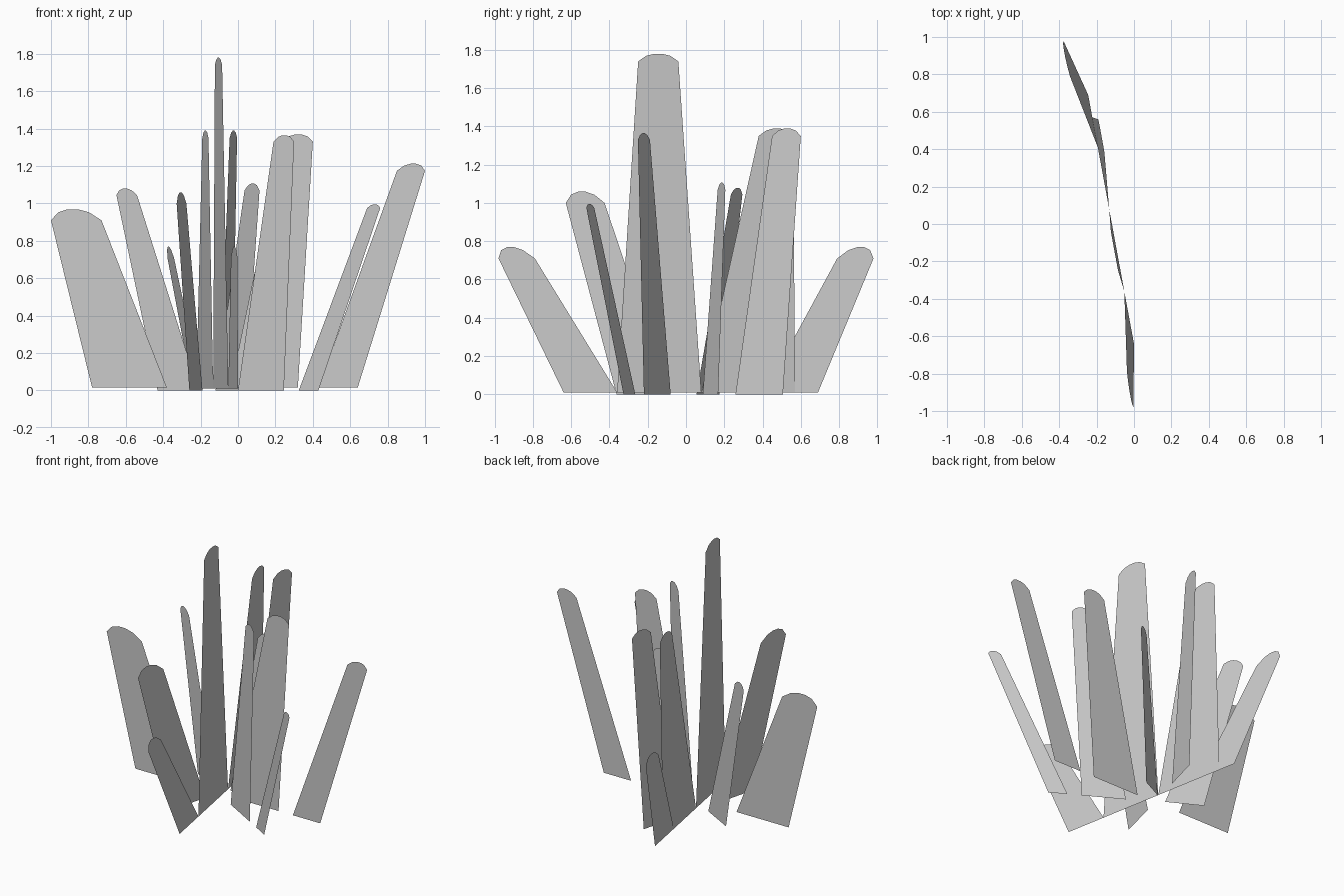
import bpy
import bmesh
from mathutils import Vector

if "Cube" in bpy.data.objects:
    bpy.data.objects.remove(bpy.data.objects["Cube"])


def blade(name, line, base, top, z0, shoulder, tip, shift=0.0):
    """Flat blade: tapered sides on a ground line, with a rounded tip.
    base/top are spans measured along the line; shift moves the top in x."""
    def pt(u, z, dx=0.0):
        x, y = line(u)
        return Vector((x + dx, y, z))

    b0, b1 = pt(base[0], z0), pt(base[1], z0)
    t0, t1 = pt(top[0], shoulder, shift), pt(top[1], shoulder, shift)
    grow = ((t0 + t1) - (b0 + b1)) / 2
    grow /= grow.z
    h = tip - shoulder
    arc = [t1.lerp(t0, t) + grow * h * k
           for t, k in ((0, 0), (.2, .72), (.4, .98), (.6, .98), (.8, .72), (1, 0))]
    bm = bmesh.new()
    bm.faces.new([bm.verts.new(p) for p in [b0, b1] + arc])
    bmesh.ops.triangulate(bm, faces=bm.faces[:])
    me = bpy.data.meshes.new(name)
    bm.to_mesh(me)
    bm.free()
    ob = bpy.data.objects.new(name, me)
    bpy.context.collection.objects.link(ob)


def along_x(x0, y0, slope):
    return lambda x: (x, y0 + slope * (x - x0))


def along_y(x0, slope):
    return lambda y: (x0 + slope * y, y)


# Row of wide blades running left to right
cross = along_x(0, -0.012, 0)
for i, (base, top, shoulder, tip) in enumerate([
        ((-.78, -.38), (-1.0, -.73), .91, .97),
        ((-.04, .32), (.235, .40), 1.33, 1.37),
        ((.43, .64), (.85, 1.0), 1.175, 1.213)]):
    blade(f"cross_blade_{i + 1}", cross, base, top, .015, shoulder, tip)

# Row of blades running front to back, tops bent slightly sideways
spine = along_y(-.118, -.184)
for i, (base, top, shoulder, tip, shift) in enumerate([
        ((-.64, -.36), (-.98, -.79), .71, .77, -.065),
        ((-.36, .08), (-.25, -.04), 1.74, 1.78, -.013),
        ((.08, .57), (.38, .56), 1.35, 1.39, .03),
        ((.41, .69), (.79, .98), .71, .77, -.079)]):
    blade(f"spine_blade_{i + 1}", spine, base, top, .01, shoulder, tip, shift)

# Loose blades between the rows, each on its own line
for i, (line, base, top, shoulder, tip) in enumerate([
        (along_x(-.19, -.09, 3.9), (-.26, -.19), (-.328, -.276), 1.0, 1.06),
        (along_x(-.21, .055, -.545), (-.43, -.21), (-.65, -.54), 1.045, 1.08),
        (along_x(0, -.08, -.571), (0, .245), (.19, .30), 1.33, 1.365),
        (along_x(.04, .168, .5), (-.12, .04), (.035, .115), 1.07, 1.107),
        (along_x(-.045, .45, 3.75), (-.096, -.03), (-.045, -.005), 1.35, 1.39),
        (along_x(.325, -.265, -.588), (.325, .43), (.69, .76), .975, .995)]):
    blade(f"loose_blade_{i + 1}", line, base, top, 0, shoulder, tip)
